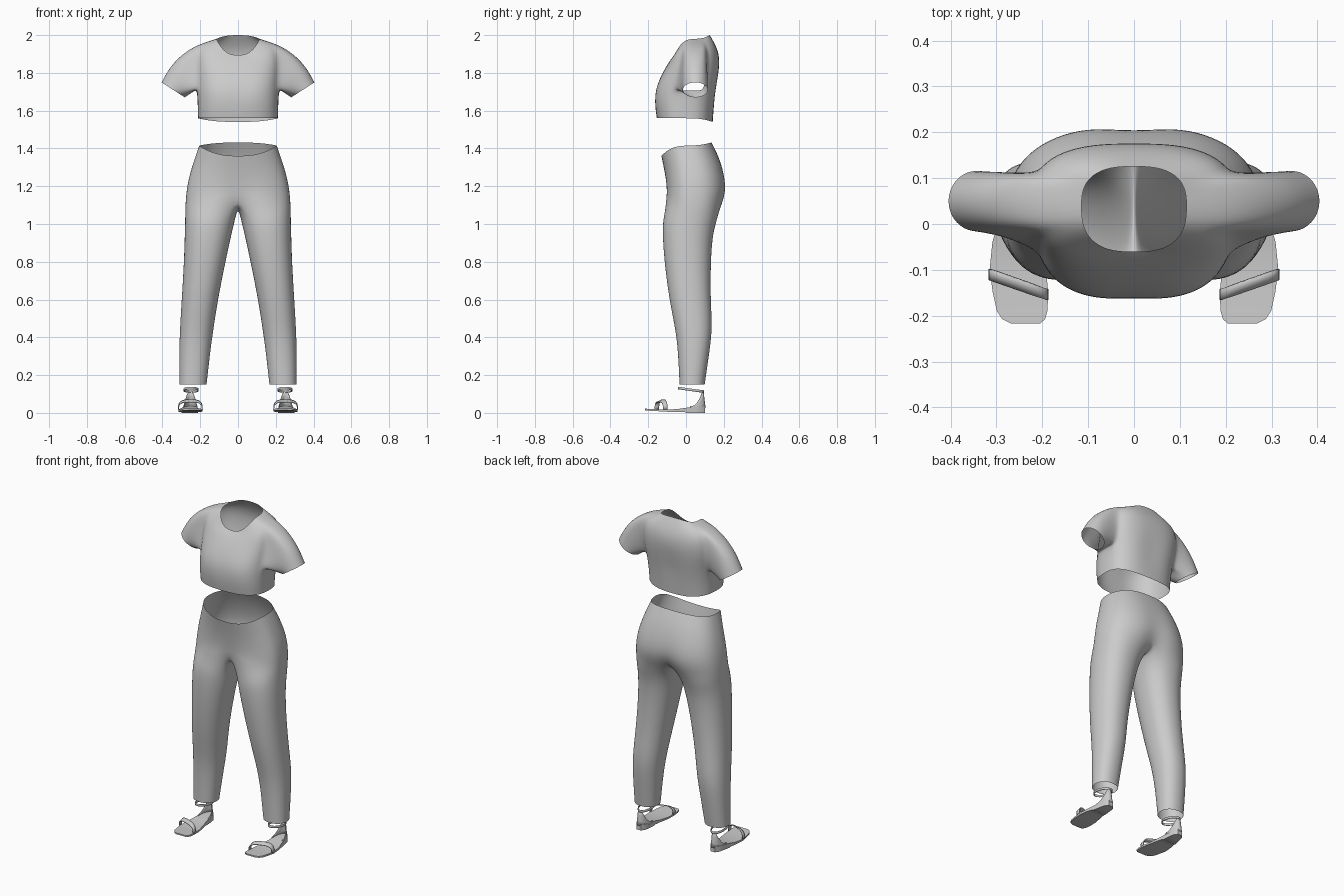
import bpy, bmesh, math
from mathutils import Vector
from math import sin, cos, pi

if "Cube" in bpy.data.objects:
    bpy.data.objects.remove(bpy.data.objects["Cube"])

grey = bpy.data.materials.new("light grey")
grey.diffuse_color = (0.6, 0.6, 0.6, 1)
grey.use_nodes = True
grey.node_tree.nodes["Principled BSDF"].inputs["Base Color"].default_value = grey.diffuse_color


def spow(v, p):
    return math.copysign(abs(v) ** p, v)


def make(name, verts, faces, subdiv=0, thick=0, sharp=None):
    """Half or one side of a part, mirrored over x = 0."""
    me = bpy.data.meshes.new(name)
    me.from_pydata([tuple(v) for v in verts], [], faces)
    bm = bmesh.new()
    bm.from_mesh(me)
    bmesh.ops.recalc_face_normals(bm, faces=bm.faces)
    bm.to_mesh(me)
    bm.free()
    me.materials.append(grey)
    me.shade_smooth()
    if sharp:
        me.set_sharp_from_angle(angle=math.radians(sharp))
    ob = bpy.data.objects.new(name, me)
    bpy.context.collection.objects.link(ob)
    if thick:
        so = ob.modifiers.new("thickness", 'SOLIDIFY')
        so.thickness = thick
        so.offset = 0
    mi = ob.modifiers.new("mirror", 'MIRROR')
    mi.merge_threshold = 0.001
    if subdiv:
        su = ob.modifiers.new("smooth", 'SUBSURF')
        su.levels = su.render_levels = subdiv
    return ob


def strips(rows, n, closed, start=0):
    """Quads between consecutive rows of n points."""
    m = n if closed else n - 1
    return [(start + r * n + k, start + r * n + (k + 1) % n,
             start + (r + 1) * n + (k + 1) % n, start + (r + 1) * n + k)
            for r in range(rows - 1) for k in range(m)]


def half_ring(zf, zs, zb, rx, yf, yc, yb, dent, n, p):
    """Arc from front centre round the side to back centre."""
    out = []
    for k in range(n + 1):
        a = pi * k / n
        c = cos(a)
        x = rx * spow(max(sin(a), 0), p) if 0 < k < n else 0
        y = yc + ((yc - yb) if c < 0 else (yf - yc)) * spow(c, p)
        y += math.copysign(dent, c) * math.exp(-(x / 0.06) ** 2)
        z = zs + ((zb if c < 0 else zf) - zs) * c * c
        out.append(Vector((x, y, z)))
    return out


# Shirt body: hem up to neckline
N = 16
body = [
    (1.56, 1.56, 1.54, .212, -.155, .0, .142, 0),
    (1.63, 1.63, 1.62, .214, -.168, .0, .15, .003),
    (1.705, 1.715, 1.70, .217, -.168, .02, .16, .007),
    (1.77, 1.78, 1.78, .222, -.143, .045, .172, .004),
    (1.835, 1.86, 1.86, .228, -.105, .05, .18, 0),
    (1.872, 1.95, 1.93, .215, -.08, .05, .168, 0),
    (1.893, 1.98, 2.0, .115, -.061, .04, .126, 0),
]
verts = [v for r in body for v in half_ring(*r, N, .75)]
W = N + 1
# leave the armhole open
faces = [f for f in strips(len(body), W, False)
         if not (2 <= f[0] // W <= 4 and 6 <= f[0] % W <= 9)]

# Sleeve: from the armhole edge out to the cuff
hole = ([2 * W + k for k in range(6, 11)] + [r * W + 10 for r in (3, 4, 5)]
        + [5 * W + k for k in (9, 8, 7, 6)] + [r * W + 6 for r in (4, 3)])
prev, L = hole, len(hole)
for s in (.3, .65, 1):
    cur = []
    for i, h in enumerate(hole):
        t = 2 * pi * (i - 2) / L
        cuff = Vector((.343 - .0635 * cos(t), .05 + .068 * sin(t), 1.71 - .041 * cos(t)))
        bulge = Vector((.84, 0, .54)) * .03 * sin(pi * s) * (1 - cos(t)) / 2
        cur.append(len(verts))
        verts.append(verts[h].lerp(cuff, s) + bulge)
    faces += [(prev[i], prev[(i + 1) % L], cur[(i + 1) % L], cur[i]) for i in range(L)]
    prev = cur
make("shirt", verts, faces, subdiv=2)

# Trousers: waist to crotch
hips = [
    (1.36, 1.415, 1.432, .206, -.131, .0, .136, 0),
    (1.29, 1.33, 1.36, .236, -.116, .02, .173, 0),
    (1.22, 1.24, 1.27, .263, -.108, .03, .205, .005),
    (1.165, 1.165, 1.185, .275, -.107, .03, .219, .012),
    (1.125, 1.09, 1.115, .28, -.115, .03, .205, .03),
]
verts = [v for r in hips for v in half_ring(*r, N, .8)]
faces = strips(len(hips), W, False)
base = (len(hips) - 1) * W
ring = list(range(base, base + W))
M = 5
front, back = verts[base].copy(), verts[base + N].copy()
for j in range(1, M + 1):
    p = back.lerp(front, j / (M + 1))
    p.z -= .035 * sin(pi * j / (M + 1))
    ring.append(len(verts))
    verts.append(p)

# Trouser legs: z, inner x, outer x, front y, back y
legs = [
    (1.03, .014, .281, -.123, .168), (.95, .033, .283, -.126, .143),
    (.8, .066, .287, -.116, .132), (.6, .106, .299, -.09, .131),
    (.45, .129, .308, -.058, .141), (.33, .146, .312, -.043, .126),
    (.15, .166, .311, -.035, .1),
]
T = len(ring)
for z, xi, xo, yf, yb in legs:
    cur = []
    for i in range(T):
        a = -50 + 280 * i / N if i <= N else 230 + 80 * (i - N) / (M + 1)
        a = math.radians(a)
        cur.append(len(verts))
        verts.append(Vector(((xi + xo) / 2 + (xo - xi) / 2 * spow(sin(a), .9),
                             (yf + yb) / 2 - (yb - yf) / 2 * spow(cos(a), .9), z)))
    faces += [(ring[i], ring[(i + 1) % T], cur[(i + 1) % T], cur[i]) for i in range(T)]
    ring = cur
make("trousers", verts, faces, subdiv=2)

# Sandal sole: y, inner x, outer x, bottom z, top z
sole = [
    (-.217, .205, .268, .014, .022), (-.208, .194, .287, .013, .022),
    (-.19, .189, .299, .011, .021), (-.15, .187, .308, .009, .019),
    (-.1, .192, .315, .006, .017), (-.04, .204, .309, .006, .021),
    (-.005, .212, .299, .004, .026), (.0, .213, .298, 0, .027),
    (.05, .217, .288, 0, .032), (.08, .222, .281, 0, .034), (.1, .237, .266, 0, .035),
]
verts = [q for y, a, b, lo, hi in sole
         for q in ((a, y, lo), (b, y, lo), (b, y, hi), (a, y, hi))]
n = len(verts)
faces = strips(len(sole), 4, True) + [(0, 1, 2, 3), (n - 4, n - 3, n - 2, n - 1)]
make("sandal_sole", verts, faces, sharp=40)

# Heel counter: low at the sides, rising to the ankle strap at the back
H = 16
rows = []
for s in (0, .33, .66, 1):
    for k in range(H + 1):
        a = pi * k / H
        top = .035 + .085 * sin(a) ** 2.5
        z = .025 + (top - .025) * s
        r = .036 - .09 * (z - .025) * .1
        rows.append((.252 - r * cos(a), .02 + (.082 - .012 * s) * sin(a), z))
make("heel_counter", rows, strips(4, H + 1, False), thick=.004, sharp=40)

# Ankle strap: tilted band
K = 28
rows = []
for dz in (0, .013):
    for k in range(K):
        a = 2 * pi * k / K
        y = .026 - .066 * cos(a)
        rows.append((.248 + .038 * sin(a), y, .115 - .14 * (y - .03) + dz))
make("ankle_strap", rows, strips(2, K, True), thick=.004, sharp=40)

# Toe strap: arched band slanting across the foot
rows = []
for dy in (-.012, 0, .012):
    for k in range(H + 1):
        a = pi * k / H
        u = -spow(cos(a), .7)
        rows.append((.252 + .063 * u, -.132 + dy + .022 * u,
                     .018 + (.046 + dy * .5) * spow(max(sin(a), 0), .6)))
make("toe_strap", rows, strips(3, H + 1, False), thick=.005, sharp=40)
